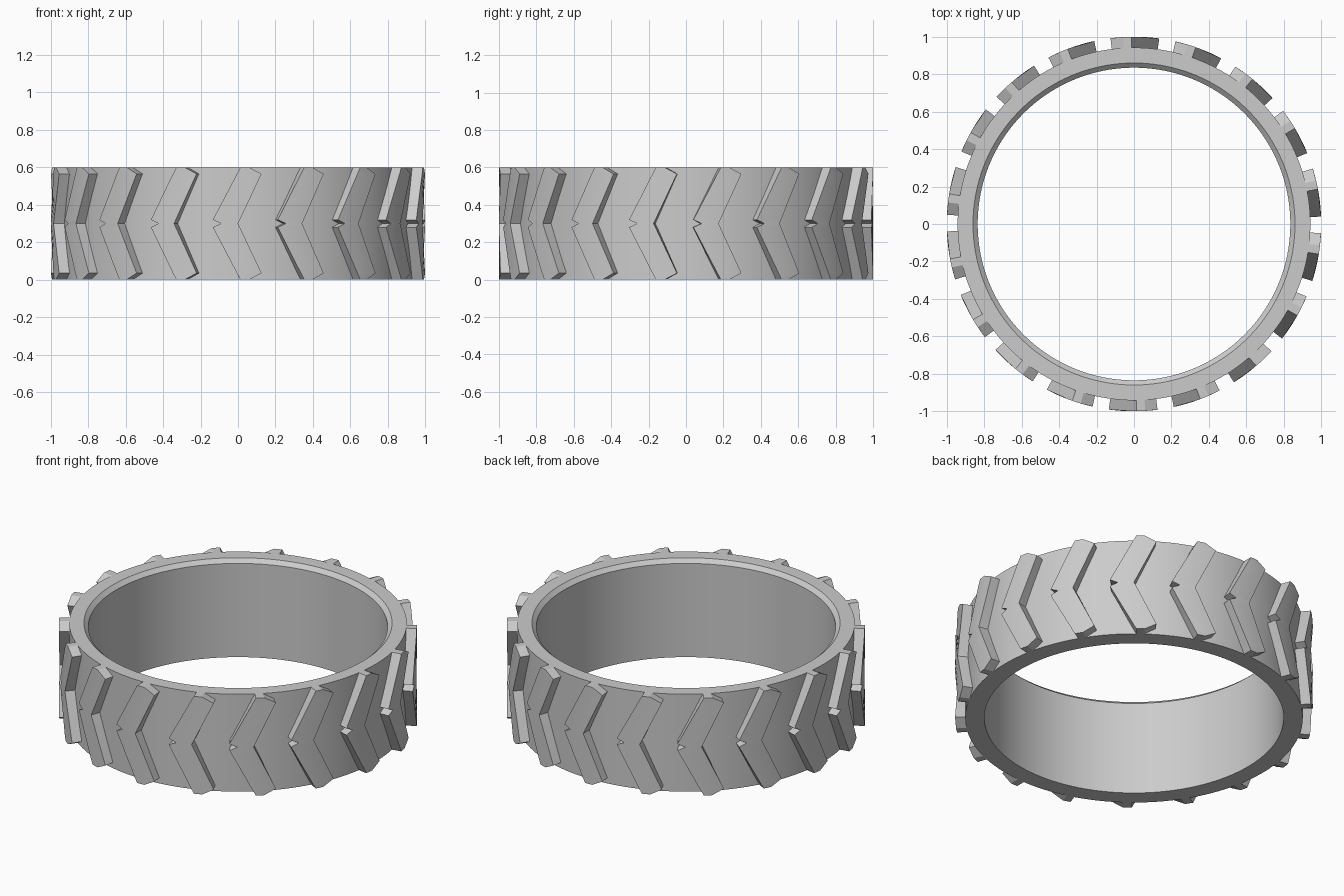
import bpy, bmesh, math
from mathutils import Matrix, Vector

if "Cube" in bpy.data.objects:
    bpy.data.objects.remove(bpy.data.objects["Cube"], do_unlink=True)

HEIGHT, OUTER, BASE, INNER = 0.6, 1.0, 0.942, 0.835
LUGS, SEGMENTS, COLUMNS = 18, 180, 6

rubber = bpy.data.materials.new("grey rubber")
rubber.use_nodes = True
grey = (0.6, 0.6, 0.6, 1)
rubber.diffuse_color = grey
rubber.node_tree.nodes["Principled BSDF"].inputs["Base Color"].default_value = grey


def finish(bm, name):
    bmesh.ops.recalc_face_normals(bm, faces=bm.faces)
    mesh = bpy.data.meshes.new(name)
    bm.to_mesh(mesh)
    bm.free()
    mesh.materials.append(rubber)
    obj = bpy.data.objects.new(name, mesh)
    bpy.context.collection.objects.link(obj)
    bpy.ops.object.select_all(action="DESELECT")
    obj.select_set(True)
    bpy.context.view_layer.objects.active = obj
    bpy.ops.object.shade_smooth_by_angle(angle=math.radians(25))
    return obj


# Tyre band: a revolved section with a chamfer on the upper inner edge
bm = bmesh.new()
profile = [(INNER, 0), (BASE, 0), (BASE, HEIGHT), (0.86, HEIGHT), (INNER, 0.577)]
points = [bm.verts.new((r, 0, z)) for r, z in profile]
edges = [bm.edges.new((p, points[i - 1])) for i, p in enumerate(points)]
bmesh.ops.spin(bm, geom=points + edges, axis=(0, 0, 1), cent=(0, 0, 0),
               angle=math.tau, steps=SEGMENTS)
bmesh.ops.remove_doubles(bm, verts=bm.verts, dist=0.0001)
finish(bm, "tyre_band")

# Chevron lug outline as (height, left edge, right edge), mirrored about mid height
upper = [(0.3, -0.09, 0), (0.32, -0.135, 0.01), (0.565, -0.006, 0.126), (HEIGHT, 0.013, 0.06)]
rows = [(HEIGHT - z, l, r) for z, l, r in reversed(upper[1:])] + upper


def lug_mesh():
    bm = bmesh.new()
    grid = []
    for z, left, right in rows:
        angles = [left + (right - left) * i / COLUMNS for i in range(COLUMNS + 1)]
        grid.append([bm.verts.new((OUTER * math.sin(a), -OUTER * math.cos(a), z))
                     for a in angles])
    for low, high in zip(grid, grid[1:]):
        for i in range(COLUMNS):
            bm.faces.new((low[i], low[i + 1], high[i + 1], high[i]))
    # Thicken inwards to sink slightly into the band
    new = bmesh.ops.extrude_face_region(bm, geom=bm.faces[:], use_keep_orig=True)
    sunk = 0.938 / OUTER
    for v in (g for g in new["geom"] if isinstance(g, bmesh.types.BMVert)):
        v.co = Vector((v.co.x * sunk, v.co.y * sunk, v.co.z))
    return bm


# Tread lugs repeated around the band
lug = finish(lug_mesh(), "tread_lug_1")
for n in range(1, LUGS):
    copy = bpy.data.objects.new(f"tread_lug_{n + 1}", lug.data)
    copy.matrix_world = Matrix.Rotation(math.tau * n / LUGS, 4, "Z")
    bpy.context.collection.objects.link(copy)
